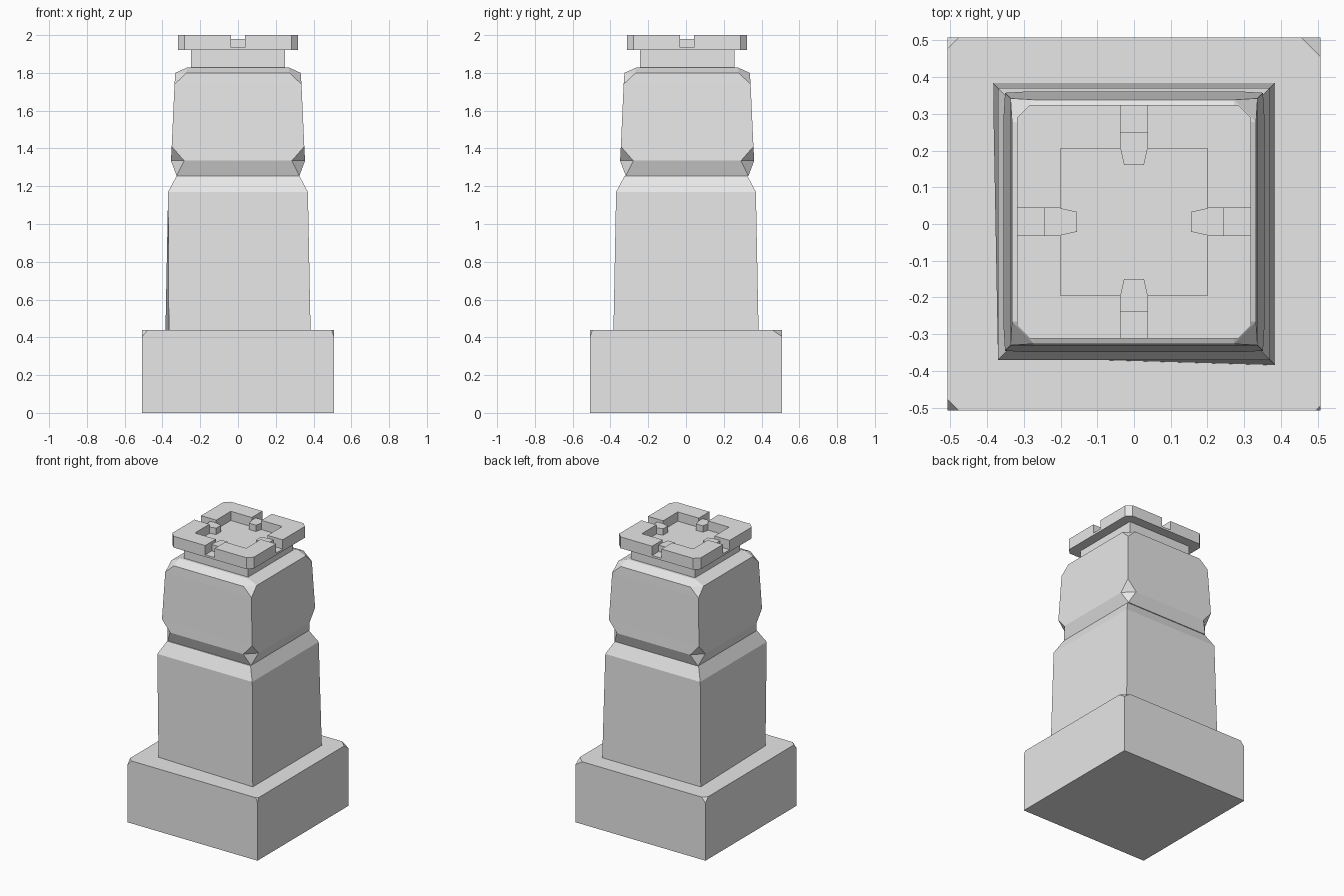
import bpy, bmesh
from mathutils import Vector

old = bpy.data.objects.get("Cube")
if old:
    bpy.data.objects.remove(old, do_unlink=True)

stone = bpy.data.materials.new("grey_stone")
stone.use_nodes = True
GREY = (0.8, 0.8, 0.8, 1)
stone.diffuse_color = GREY
stone.node_tree.nodes["Principled BSDF"].inputs["Base Color"].default_value = GREY

# corners in counter-clockwise order, starting at the back left
CORNERS = [(1, 1), (-1, 1), (-1, -1), (1, -1)]
SHIFT = 0.006  # the upper parts sit slightly towards the back


def finish(name, bm, y=0.0):
    """Clean the mesh and link it as a flat-shaded stone object."""
    bmesh.ops.remove_doubles(bm, verts=bm.verts, dist=0.0005)
    bmesh.ops.recalc_face_normals(bm, faces=bm.faces)
    mesh = bpy.data.meshes.new(name)
    bm.to_mesh(mesh)
    bm.free()
    mesh.materials.append(stone)
    obj = bpy.data.objects.new(name, mesh)
    obj.location.y = y
    bpy.context.collection.objects.link(obj)
    return obj


def tower(name, sections, y=0.0, chips=(1, 1, 1, 1)):
    """Loft square sections (height, half width, corner cut)."""
    bm = bmesh.new()
    rings = []
    for z, h, cut in sections:
        ring = []
        for i, (sx, sy) in enumerate(CORNERS):
            c = cut * chips[i]
            pair = [(sx * h, sy * (h - c), z), (sx * (h - c), sy * h, z)]
            if sx * sy < 0:
                pair.reverse()
            ring += [bm.verts.new(p) for p in pair]
        rings.append(ring)
    for low, high in zip(rings, rings[1:]):
        for i in range(8):
            j = (i + 1) % 8
            bm.faces.new((low[i], low[j], high[j], high[i]))
    bm.faces.new(rings[0])
    bm.faces.new(rings[-1])
    return finish(name, bm, y)


def prism(bm, outline, z0, z1, turn=lambda x, y: (x, y)):
    """Extrude a flat outline between two heights."""
    face = bm.faces.new([bm.verts.new((*turn(x, y), z0)) for x, y in outline])
    out = bmesh.ops.extrude_face_region(bm, geom=[face])
    for v in out["geom"]:
        if isinstance(v, bmesh.types.BMVert):
            v.co.z = z1


# plinth with unevenly chipped top corners
tower("plinth", [(0, 0.507, 0), (0.405, 0.507, 0), (0.44, 0.507, 0.03)],
      chips=(1.7, 1, 1, 0.4))

# tapered shaft, one foot corner worn inwards
shaft = tower("shaft", [(0.44, 0.384, 0), (1.17, 0.37, 0), (1.255, 0.325, 0)])
for v in shaft.data.vertices:
    if v.co.z < 0.5 and v.co.x < 0 and v.co.y < 0:
        v.co += Vector((0.018, 0.022, 0))

# upper block with notched corners at its waist and chipped shoulders
tower("upper_block", [(1.255, 0.325, 0), (1.335, 0.355, 0.07), (1.41, 0.351, 0),
                      (1.74, 0.336, 0), (1.8, 0.332, 0.06), (1.828, 0.27, 0)], SHIFT)

tower("neck", [(1.82, 0.25, 0), (1.925, 0.25, 0)], SHIFT)

# cap: thin slab, four corner blocks, four inner tabs
OUT, INN, GAP, CUT, FLOOR = 0.318, 0.2, 0.037, 0.035, 1.935
tower("cap_slab", [(1.92, OUT, CUT), (FLOOR, OUT, CUT)], SHIFT)

corner = [(GAP, OUT), (OUT - CUT, OUT), (OUT, OUT - CUT), (OUT, GAP),
          (INN, GAP), (INN, INN), (GAP, INN)]
bm = bmesh.new()
for sx, sy in CORNERS:
    prism(bm, corner, FLOOR, 2.0, lambda x, y: (sx * x, sy * y))
finish("cap_corner_blocks", bm, SHIFT)

tab = [(-GAP, 0.245), (GAP, 0.245), (GAP, INN), (0.027, 0.155), (-0.027, 0.155), (-GAP, INN)]
bm = bmesh.new()
for cx, sx in CORNERS:
    if cx > 0:
        prism(bm, tab, FLOOR, 1.98, lambda x, y: (x, sx * y))
    else:
        prism(bm, tab, FLOOR, 1.98, lambda x, y: (sx * y, x))
finish("cap_tabs", bm, SHIFT)
